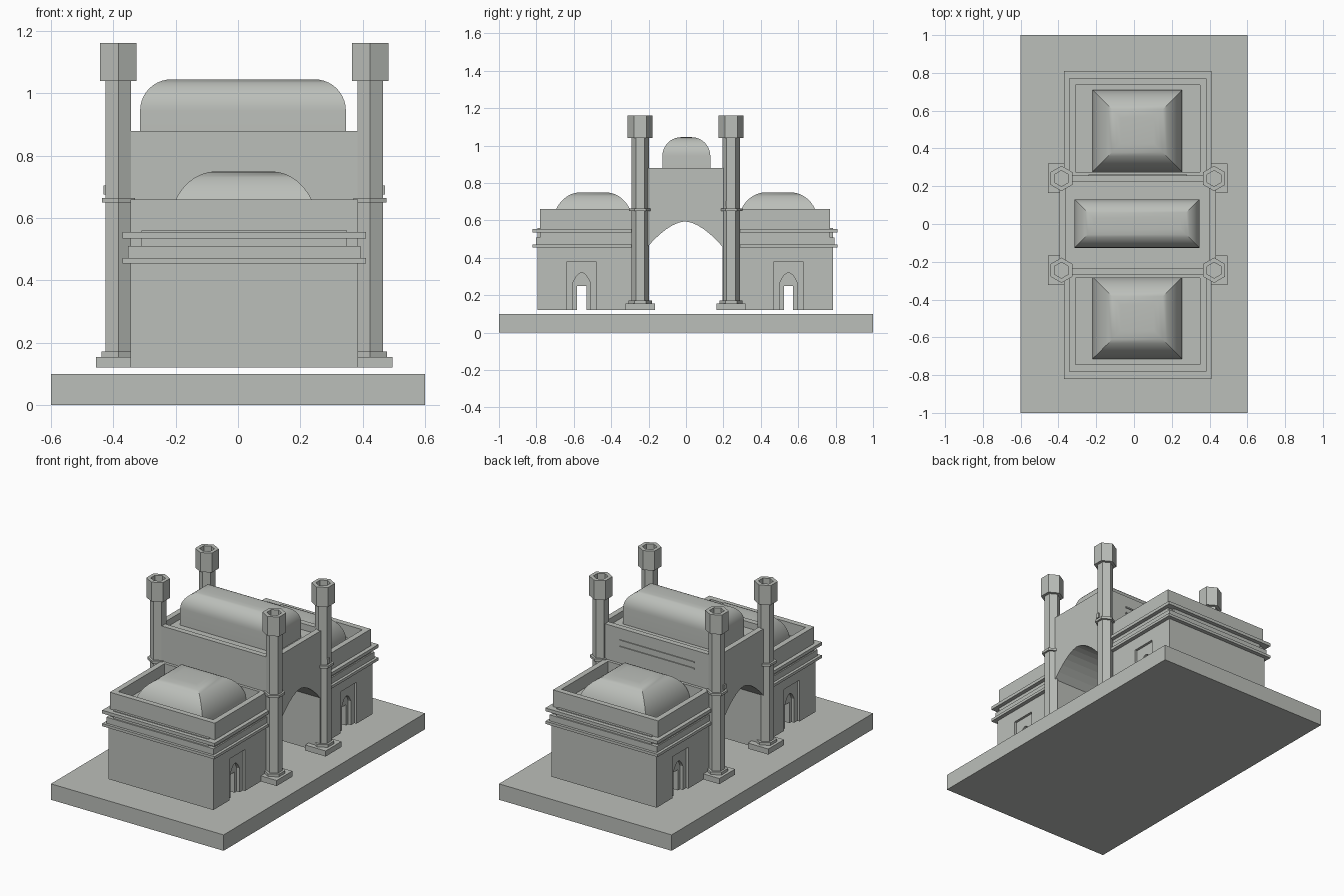
import bpy, bmesh, math

if "Cube" in bpy.data.objects:
    bpy.data.objects.remove(bpy.data.objects["Cube"], do_unlink=True)

stone = bpy.data.materials.new("grey stone")
stone.use_nodes = True
COLOUR = (0.50, 0.52, 0.49, 1)
stone.diffuse_color = COLOUR
stone.node_tree.nodes["Principled BSDF"].inputs["Base Color"].default_value = COLOUR

XC, YC = 0.02, -0.005      # centre of the building on its slab
GROUND = 0.12              # foot of the walls


def loft(name, rings, smooth=False):
    """Skin a stack of rings of points and cap both ends."""
    bm = bmesh.new()
    loops = [[bm.verts.new(p) for p in ring] for ring in rings]
    for a, b in zip(loops, loops[1:]):
        for i in range(len(a)):
            j = (i + 1) % len(a)
            bm.faces.new((a[i], a[j], b[j], b[i]))
    bm.faces.new(loops[0][::-1])
    bm.faces.new(loops[-1])
    bmesh.ops.recalc_face_normals(bm, faces=bm.faces)
    mesh = bpy.data.meshes.new(name)
    bm.to_mesh(mesh)
    bm.free()
    mesh.materials.append(stone)
    obj = bpy.data.objects.new(name, mesh)
    bpy.context.collection.objects.link(obj)
    if smooth:
        bpy.ops.object.select_all(action='DESELECT')
        obj.select_set(True)
        bpy.context.view_layer.objects.active = obj
        bpy.ops.object.shade_smooth_by_angle(angle=math.radians(30))
    return obj


def rect_loft(name, cx, cy, hx, hy, profile, smooth=False):
    """Stack rectangles; profile holds (inset, z) pairs."""
    rings = [[(cx + sx * (hx - d), cy + sy * (hy - d), z)
              for sx, sy in ((-1, -1), (1, -1), (1, 1), (-1, 1))] for d, z in profile]
    return loft(name, rings, smooth)


def hex_loft(name, cx, cy, profile):
    """Stack hexagons pointing along y; profile holds (radius, z) pairs."""
    angles = [math.radians(30 + 60 * k) for k in range(6)]
    return loft(name, [[(cx + r * math.cos(a), cy + r * math.sin(a), z) for a in angles]
                       for r, z in profile])


def gate_slab(name, x0, x1, y0, y1, top, opening):
    """Wall slab across x with an opening, given as (y, z) points from low y to high y."""
    outline = [(y0, GROUND)] + opening + [(y1, GROUND), (y1, top), (y0, top)]
    return loft(name, [[(x, y, z) for y, z in outline] for x in (x0, x1)])


def arch(cy, half, spring, rise, power=2.0, steps=12):
    """Opening with an arched head."""
    pts = [(cy - half, GROUND)]
    for k in range(steps + 1):
        t = -1 + 2 * k / steps
        pts.append((cy + half * t, spring + rise * (1 - abs(t) ** power)))
    return pts + [(cy + half, GROUND)]


def square_opening(cy, half, top):
    return [(cy - half, GROUND), (cy - half, top), (cy + half, top), (cy + half, GROUND)]


def vault(width, z0, z1, steps=10):
    """Quarter-round rise as (inset, z) pairs."""
    angles = [math.pi / 2 * k / steps for k in range(steps + 1)]
    return [(width * (1 - math.cos(a)), z0 + (z1 - z0) * math.sin(a)) for a in angles]


# Ground slab, floating just below the walls
rect_loft("ground_slab", 0, 0, 0.6, 1.0, [(0, 0), (0, 0.1)])

# Central gatehouse: arched passage, parapet tray and long vault
BX, BY = 0.415, 0.262
gate_slab("gatehouse_arch", XC - BX, XC + BX, YC - BY, YC + BY, 0.8,
          arch(YC, 0.2, 0.46, 0.135, 1.7))
rect_loft("gatehouse_parapet", XC, YC, BX, BY,
          [(0, 0.8), (0, 0.88), (0.035, 0.88), (0.035, 0.84)])
rect_loft("gatehouse_vault", 0.016, 0.002, 0.33, 0.128,
          [(0, 0.83)] + vault(0.1, 0.945, 1.045), True)
for z in (0.76, 0.8):
    rect_loft("rear_ledge", XC, YC + BY, 0.26, 0.006, [(0, z), (0, z + 0.008)])

# Two wings, mirrored front and back
WX = 0.365
for side, label in ((-1, "front"), (1, "back")):
    ya, yb = sorted((YC + side * 0.262, YC + side * 0.79))
    door = YC + side * 0.553
    # Walls in layers: core with slot, arched niche, square recess
    gate_slab(label + "_wing_core", XC - WX + 0.035, XC + WX - 0.035, ya, yb, 0.56,
              square_opening(door, 0.025, 0.25))
    for sx in (-1, 1):
        def layer(name, inner, outer, opening):
            gate_slab(label + name, XC + sx * inner, XC + sx * outer, ya, yb, 0.5, opening)
        layer("_door_niche", WX - 0.035, WX - 0.015, arch(door, 0.045, 0.27, 0.05))
        layer("_door_recess", WX - 0.015, WX, square_opening(door, 0.078, 0.38))
    # Upper wall with sunken roof
    mid = YC + side * 0.51
    rect_loft(label + "_wing_parapet", XC, mid, WX, 0.265,
              [(0, 0.47), (0, 0.66), (0.035, 0.66), (0.035, 0.58)])
    # Cornice bands
    for z0, z1, out in ((0.455, 0.472, 0.025), (0.472, 0.51, 0.008), (0.535, 0.555, 0.025)):
        rect_loft(label + "_cornice", XC, YC + side * 0.53, WX + out, 0.26 + out,
                  [(0, z0), (0, z1)])
    # Pillow-shaped dome
    rect_loft(label + "_wing_dome", 0.018, -0.002 + side * 0.495, 0.238, 0.218,
              vault(0.15, 0.57, 0.75), True)

# Four corner minarets
for sx in (-1, 1):
    for sy in (-1, 1):
        mx, my = XC + sx * 0.404, -0.002 + sy * 0.243
        rect_loft("minaret_plinth", mx, my, 0.071, 0.078, [(0, GROUND), (0, 0.155)])
        hex_loft("minaret_foot", mx, my, [(0.062, 0.155), (0.062, 0.172)])
        hex_loft("minaret_shaft", mx, my, [(0.047, 0.17), (0.047, 1.05)])
        hex_loft("minaret_ring", mx, my, [(0.061, 0.65), (0.061, 0.665)])
        # Hollow lantern head
        hex_loft("minaret_head", mx, my,
                 [(0.067, 1.04), (0.067, 1.162), (0.042, 1.162), (0.042, 1.10)])
        if sy > 0:
            rect_loft("minaret_lamp", mx + sx * 0.042, my - 0.015, 0.006, 0.012,
                      [(0, 0.675), (0, 0.705)])
